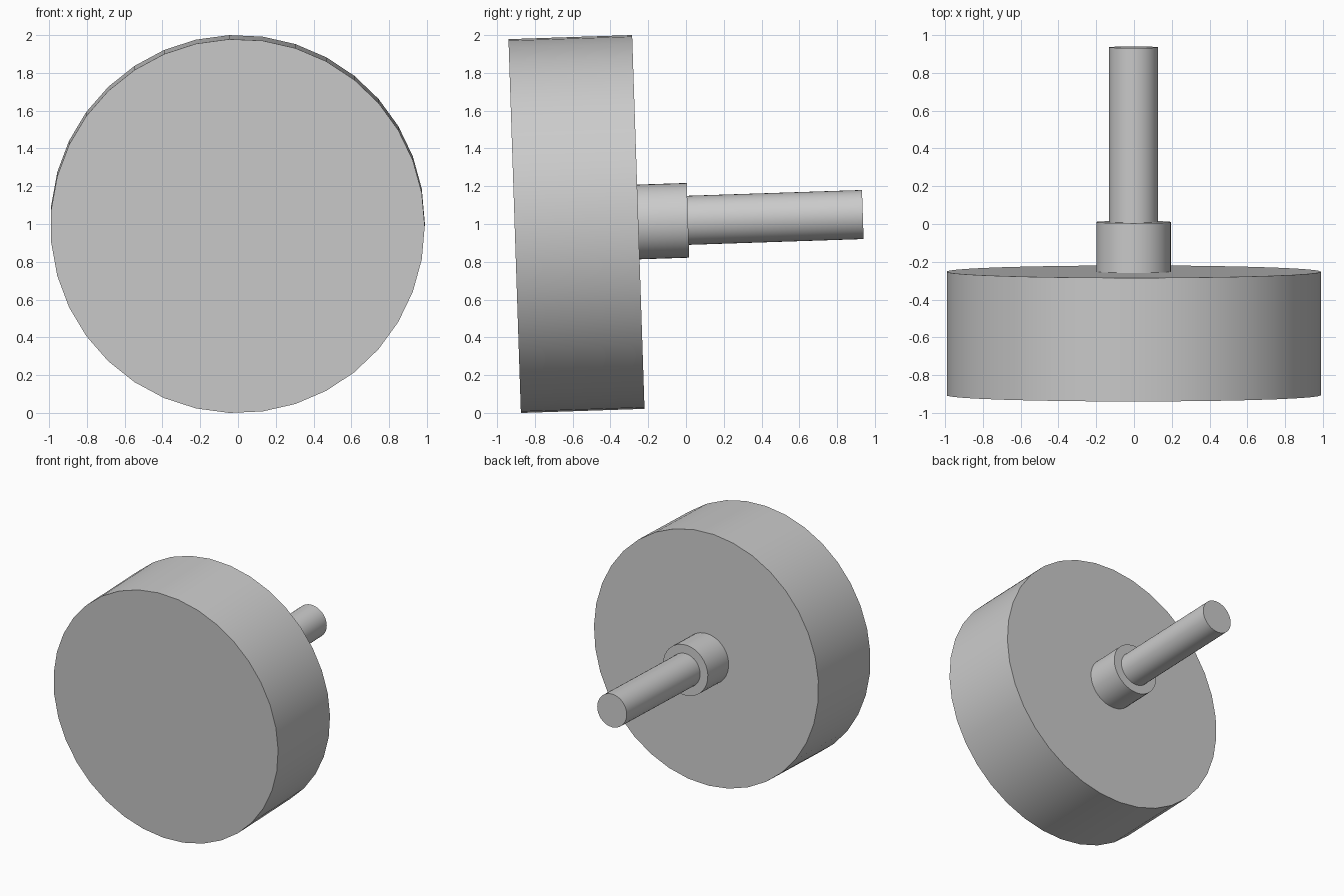
import bpy
import bmesh
from math import radians
from mathutils import Matrix

cube = bpy.data.objects.get("Cube")
if cube:
    bpy.data.objects.remove(cube, do_unlink=True)

grey = bpy.data.materials.new("light_grey")
grey.use_nodes = True
colour = (0.6, 0.6, 0.6, 1)
grey.diffuse_color = colour
grey.node_tree.nodes["Principled BSDF"].inputs["Base Color"].default_value = colour

SIDES = 35
# Axis starts at the centre of the front face and rises slightly to the back
PLACE = (Matrix.Translation((-0.002, -0.907, 0.989))
         @ Matrix.Rotation(radians(1.9) - radians(90), 4, "X")
         @ Matrix.Rotation(radians(90) / SIDES, 4, "Z"))


def round_part(name, radius, start, end):
    """Solid cylinder between two distances along the tilted axis."""
    bm = bmesh.new()
    bmesh.ops.create_cone(bm, cap_ends=True, segments=SIDES,
                          radius1=radius, radius2=radius, depth=end - start,
                          matrix=Matrix.Translation((0, 0, (start + end) / 2)))
    mesh = bpy.data.meshes.new(name)
    bm.to_mesh(mesh)
    bm.free()
    mesh.materials.append(grey)
    obj = bpy.data.objects.new(name, mesh)
    bpy.context.collection.objects.link(obj)
    obj.matrix_world = PLACE
    bpy.ops.object.select_all(action="DESELECT")
    obj.select_set(True)
    bpy.context.view_layer.objects.active = obj
    bpy.ops.object.shade_smooth_by_angle(angle=radians(30))


# Wide disc in front, then the collar and the thin shaft behind it
round_part("disc", 0.991, 0, 0.655)
round_part("collar", 0.198, 0.645, 0.918)
round_part("shaft", 0.13, 0.908, 1.844)
